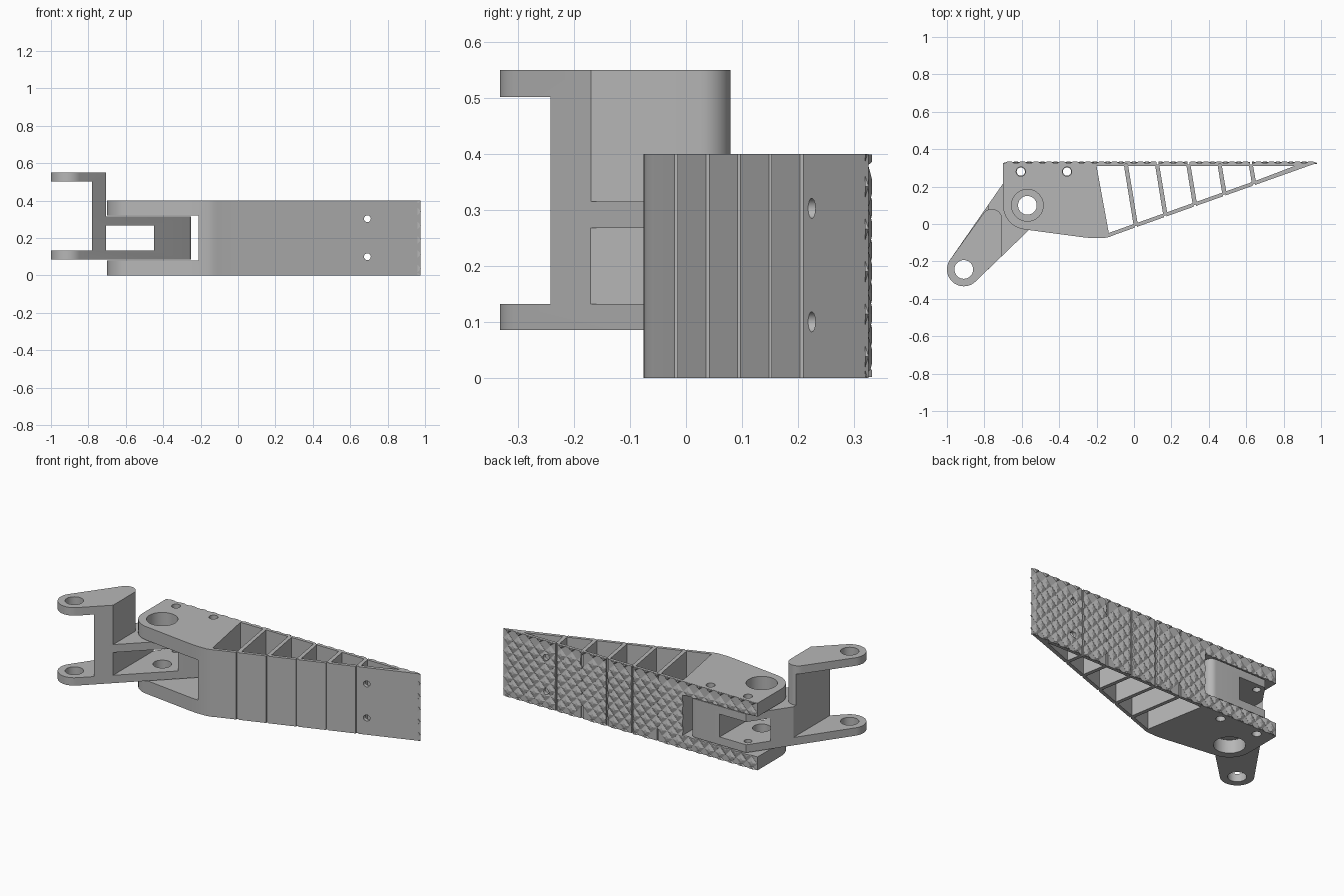
import bpy, bmesh, math
from mathutils import Matrix

if "Cube" in bpy.data.objects:
    bpy.data.objects.remove(bpy.data.objects["Cube"], do_unlink=True)

grey = bpy.data.materials.new("matte grey")
grey.use_nodes = True
colour = (0.47, 0.47, 0.47, 1)
grey.diffuse_color = colour
grey.node_tree.nodes["Principled BSDF"].inputs["Base Color"].default_value = colour


def add_prism(bm, points, z0, z1):
    low = bm.faces.new([bm.verts.new((x, y, z0)) for x, y in points])
    up = bmesh.ops.extrude_face_region(bm, geom=[low])["geom"]
    for v in up:
        if isinstance(v, bmesh.types.BMVert):
            v.co.z = z1


def finish(name, bm):
    bmesh.ops.recalc_face_normals(bm, faces=bm.faces)
    mesh = bpy.data.meshes.new(name)
    bm.to_mesh(mesh)
    bm.free()
    ob = bpy.data.objects.new(name, mesh)
    bpy.context.collection.objects.link(ob)
    mesh.materials.append(grey)
    return ob


def prisms(name, items):
    bm = bmesh.new()
    for item in items:
        add_prism(bm, *item)
    return finish(name, bm)


def rect(x0, x1, y0, y1):
    return [(x0, y0), (x1, y0), (x1, y1), (x0, y1)]


def arc(cx, cy, r, a0, a1, n):
    angles = [math.radians(a0 + (a1 - a0) * i / n) for i in range(n + 1)]
    return [(cx + r * math.cos(a), cy + r * math.sin(a)) for a in angles]


def circle(cx, cy, r, n=40):
    return arc(cx, cy, r, 0, 360, n)[:-1]


def combine(targets, tool, operation="DIFFERENCE"):
    for ob in targets:
        bpy.context.view_layer.objects.active = ob
        mod = ob.modifiers.new("cut", "BOOLEAN")
        mod.operation = operation
        mod.solver = "EXACT"
        mod.object = tool
        bpy.ops.object.modifier_apply(modifier=mod.name)
    bpy.data.objects.remove(tool, do_unlink=True)


def front_y(x):
    return -0.06 + 0.355 * (x + 0.11)


BACK, INNER, WALL, HEIGHT = 0.326, 0.309, 0.021, 0.4
PIVOT = (-0.57, 0.1)
PINS = [(-0.605, 0.28), (-0.358, 0.28)]
rib_tops = [-0.042 + 0.167 * i for i in range(5)]
rib_feet = [0.008 + 0.158 * i for i in range(5)]

# Tapered finger body
outline = arc(*PIVOT, 0.13, 180, 262, 16)
outline += [(-0.28, -0.07), (-0.22, -0.076), (-0.16, -0.075), (-0.13, -0.069), (-0.11, -0.06)]
outline += [(0.977, BACK), (-0.7, BACK)]
body = prisms("finger_body", [(outline, 0, HEIGHT)])

# Diamond grip on the back face
bm = bmesh.new()
dx, dz = 0.07, 0.076
for row in range(12):
    for col in range(26):
        cx = -0.7 + dx * (col + 0.5 * (row % 2))
        cz = dz / 2 * row
        rings = []
        for y, s in ((0.32, 0.96), (BACK + 0.0005, 0.96), (0.333, 0.3)):
            corners = ((-1, 0), (0, -1), (1, 0), (0, 1))
            rings.append([(cx + a * s * dx / 2, y, cz + b * s * dz / 2) for a, b in corners])
        if cx < -0.68 or cx > 0.97 or cz < 0.03 or cz > HEIGHT - 0.03:
            continue
        vs = [[bm.verts.new((min(x, 1.0), y, z)) for x, y, z in ring] for ring in rings]
        bm.faces.new(vs[0])
        bm.faces.new(vs[2])
        for a, b in zip(vs, vs[1:]):
            for i in range(4):
                j = (i + 1) % 4
                bm.faces.new((a[i], a[j], b[j], b[i]))
# Half diamonds along the upper and lower borders
for z0, sign in ((0.001, 1), (HEIGHT - 0.001, -1)):
    for col in range(24):
        cx = -0.665 + dx * col
        w, h = dx * 0.47, dz * 0.32 * sign
        low = [(cx - w, z0), (cx + w, z0), (cx, z0 + h)]
        a = [bm.verts.new((x, 0.32, z)) for x, z in low]
        b = [bm.verts.new((cx + (x - cx) * 0.4, 0.333, z0 + (z - z0) * 0.5)) for x, z in low]
        bm.faces.new(a)
        bm.faces.new(b)
        for i in range(3):
            j = (i + 1) % 3
            bm.faces.new((a[i], a[j], b[j], b[i]))
grip = finish("diamond_grip", bm)

# Open cells between the slanted ribs
half = 0.011
lefts = [(-0.2, -0.135)] + [(t + half, f + half) for t, f in zip(rib_tops, rib_feet)]
rights = [(t - half, f - half) for t, f in zip(rib_tops, rib_feet)]
cells = []
for (lt, lf), (rt, rf) in zip(lefts, rights):
    quad = [(lt, INNER), (lf, front_y(lf) + WALL), (rf, front_y(rf) + WALL), (rt, INNER)]
    cells.append((quad, -0.1, 0.5))
lt, lf = lefts[-1]
cells.append(([(lt, INNER), (lf, front_y(lf) + WALL), (0.855, INNER)], -0.1, 0.5))
combine([body], prisms("cell_cutter", cells))

# Clevis slot, pivot bore and pin holes
combine([body, grip], prisms("slot_cutter", [(rect(-0.8, -0.21, -0.2, 0.5), 0.08, 0.32)]))
bores = [(circle(*PIVOT, 0.085), -0.1, 0.5)]
bores += [(circle(*p, 0.025, 24), -0.1, 0.5) for p in PINS]
combine([body], prisms("bore_cutter", bores))

# Flex grooves outside each rib
grooves = [(rect(t - 0.006, t + 0.006, 0.319, 0.36), -0.1, 0.5) for t in rib_tops]
for f in rib_feet:
    a, b = f - 0.006, f + 0.008
    quad = [(a, front_y(a) - 0.02), (b, front_y(b) - 0.02),
            (b, front_y(b) + 0.007), (a, front_y(a) + 0.007)]
    grooves.append((quad, -0.1, 0.5))
combine([body, grip], prisms("groove_cutter", grooves))

# Screw holes near the tip
bm = bmesh.new()
for z in (0.1, 0.303):
    bmesh.ops.create_cone(bm, cap_ends=True, segments=24, radius1=0.018, radius2=0.018, depth=0.4,
                          matrix=Matrix.Translation((0.692, 0.3, z)) @ Matrix.Rotation(math.pi / 2, 4, "X"))
combine([body, grip], finish("screw_cutter", bm))

# Pivoting link: base with rounded corner, tall web and upper ear
EYE = (-0.91, -0.243)
eye_arc = arc(*EYE, 0.09, 145, 313, 28)
base = eye_arc + arc(-0.29, 0.285, 0.04, -47, 90, 12) + [(-0.625, 0.325)]
link = prisms("pivot_link", [(base, 0.085, 0.315)])
upper = eye_arc + [(-0.705, -0.17)] + arc(-0.76, 0.025, 0.055, 0, 145, 14)
combine([link], prisms("upper_ear", [(upper, 0.29, 0.55)]), "UNION")
combine([link], prisms("fork_cutter", [(rect(-1.2, -0.78, -0.5, 0.5), 0.132, 0.502)]))
combine([link], prisms("window_cutter", [(rect(-0.705, -0.45, -0.5, 0.5), 0.132, 0.268)]))
holes = [(circle(*EYE, 0.05), 0, 0.7), (circle(*PIVOT, 0.05), 0, 0.4)]
holes += [(circle(*p, 0.022, 24), 0, 0.4) for p in PINS]
combine([link], prisms("link_hole_cutter", holes))

# Smooth the curved walls, keep edges crisp
bpy.ops.object.select_all(action="DESELECT")
for ob in (body, link):
    ob.select_set(True)
bpy.context.view_layer.objects.active = body
bpy.ops.object.shade_smooth_by_angle(angle=math.radians(25))
